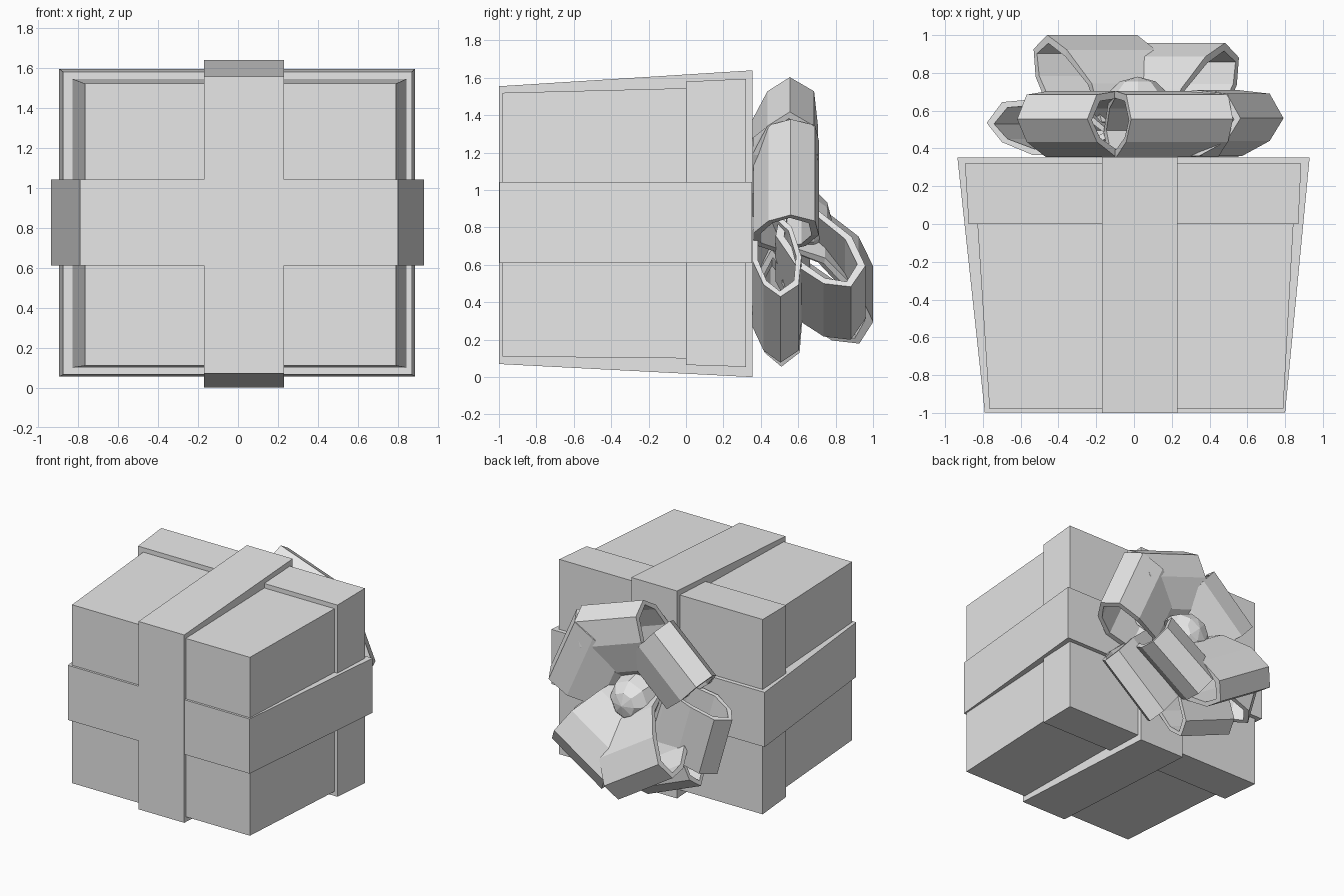
import bpy, bmesh
from math import radians, cos, sin
from mathutils import Vector, Matrix

cube = bpy.data.objects.get("Cube")
if cube:
    bpy.data.objects.remove(cube, do_unlink=True)

grey = bpy.data.materials.new("light_grey")
grey.use_nodes = True
grey.diffuse_color = (0.8, 0.8, 0.8, 1)
grey.node_tree.nodes["Principled BSDF"].inputs["Base Color"].default_value = (0.8, 0.8, 0.8, 1)


def finish(name, bm):
    """Turn a bmesh into a flat shaded object."""
    bmesh.ops.recalc_face_normals(bm, faces=bm.faces)
    mesh = bpy.data.meshes.new(name)
    bm.to_mesh(mesh)
    bm.free()
    mesh.materials.append(grey)
    obj = bpy.data.objects.new(name, mesh)
    bpy.context.collection.objects.link(obj)
    return obj


def skin(bm, a, b):
    """Bridge two closed vertex loops of equal length."""
    n = len(a)
    for i in range(n):
        j = (i + 1) % n
        bm.faces.new((a[i], a[j], b[j], b[i]))


def tapered_block(name, front, back):
    """Block between two rectangles given as (y, x0, x1, z0, z1)."""
    bm = bmesh.new()
    ends = []
    for y, x0, x1, z0, z1 in (front, back):
        corners = ((x0, z0), (x1, z0), (x1, z1), (x0, z1))
        ends.append([bm.verts.new((x, y, z)) for x, z in corners])
        bm.faces.new(ends[-1])
    skin(bm, *ends)
    return finish(name, bm)


# Box, lid and the two crossing ribbons
tapered_block("box", (-0.98, -0.765, 0.79, 0.11, 1.52), (0.02, -0.83, 0.845, 0.1, 1.545))
tapered_block("lid", (0, -0.875, 0.87, 0.065, 1.58), (0.32, -0.895, 0.885, 0.055, 1.595))
tapered_block("ribbon_vertical", (-1, -0.17, 0.23, 0.07, 1.555), (0.355, -0.17, 0.23, 0, 1.64))
tapered_block("ribbon_horizontal", (-0.998, -0.79, 0.80, 0.61, 1.042), (0.353, -0.935, 0.93, 0.61, 1.042))

# Bow loop cross-section: distance from the knot, height above the lid
SECTION = [(0.08, 0.13), (0.25, 0), (0.48, 0), (0.64, 0.08),
           (0.72, 0.2), (0.64, 0.33), (0.45, 0.35), (0.22, 0.28)]
MIDDLE = Vector((0.43, 0.175))
KNOT_X, KNOT_Z = 0.02, 0.83


def bow_loop(name, angle, base, length=1.0, height=1.0, width=0.54, tilt=0):
    a, t = radians(angle), radians(tilt)
    out, up = Vector((cos(a), 0, sin(a))), Vector((0, 1, 0))
    side = out.cross(up)
    out, up = out * cos(t) + up * sin(t), up * cos(t) - out * sin(t)
    origin = Vector((KNOT_X, base, KNOT_Z))
    bm = bmesh.new()

    def ring(sign, shrink_r, shrink_h):
        verts = []
        for r, h in SECTION:
            w = sign * width / 2 * min(1, 0.72 + 0.6 * r)
            r = (MIDDLE.x + (r - MIDDLE.x) * shrink_r) * length
            h = (MIDDLE.y + (h - MIDDLE.y) * shrink_h) * height
            verts.append(bm.verts.new(origin + out * r + up * h + side * w))
        return verts

    outer = [ring(s, 1, 1) for s in (-1, 1)]
    inner = [ring(s, 0.87, 0.78) for s in (-1, 1)]
    skin(bm, *outer)
    skin(bm, *inner)
    for o, i in zip(outer, inner):
        skin(bm, o, i)
    return finish(name, bm)


# Lower layer lies on the lid, upper layer tilts away from it
bow_loop("bow_loop_left", 24, 0.36, width=0.56)
bow_loop("bow_loop_top", 71, 0.355, width=0.57)
bow_loop("bow_loop_top_right", 132, 0.355, length=0.94, width=0.5)
bow_loop("bow_loop_right", 196, 0.365, length=1.06, height=0.85, width=0.48)
bow_loop("bow_loop_bottom", 248, 0.36, length=1.02, height=0.75, width=0.5)
bow_loop("bow_loop_bottom_left", -51, 0.355, length=1.03, height=0.75, width=0.56)
bow_loop("bow_loop_raised_right", 238, 0.385, length=1.08, width=0.56, tilt=28)
bow_loop("bow_loop_raised_left", -57, 0.36, length=1.05, width=0.52, tilt=27)

# Faceted knot in the middle of the bow
bm = bmesh.new()
bmesh.ops.create_uvsphere(bm, u_segments=8, v_segments=6, radius=0.19)
bmesh.ops.transform(bm, verts=bm.verts, matrix=Matrix.Translation((KNOT_X, 0.59, 0.84))
                    @ Matrix.Rotation(radians(90), 4, "X"))
finish("bow_knot", bm)
